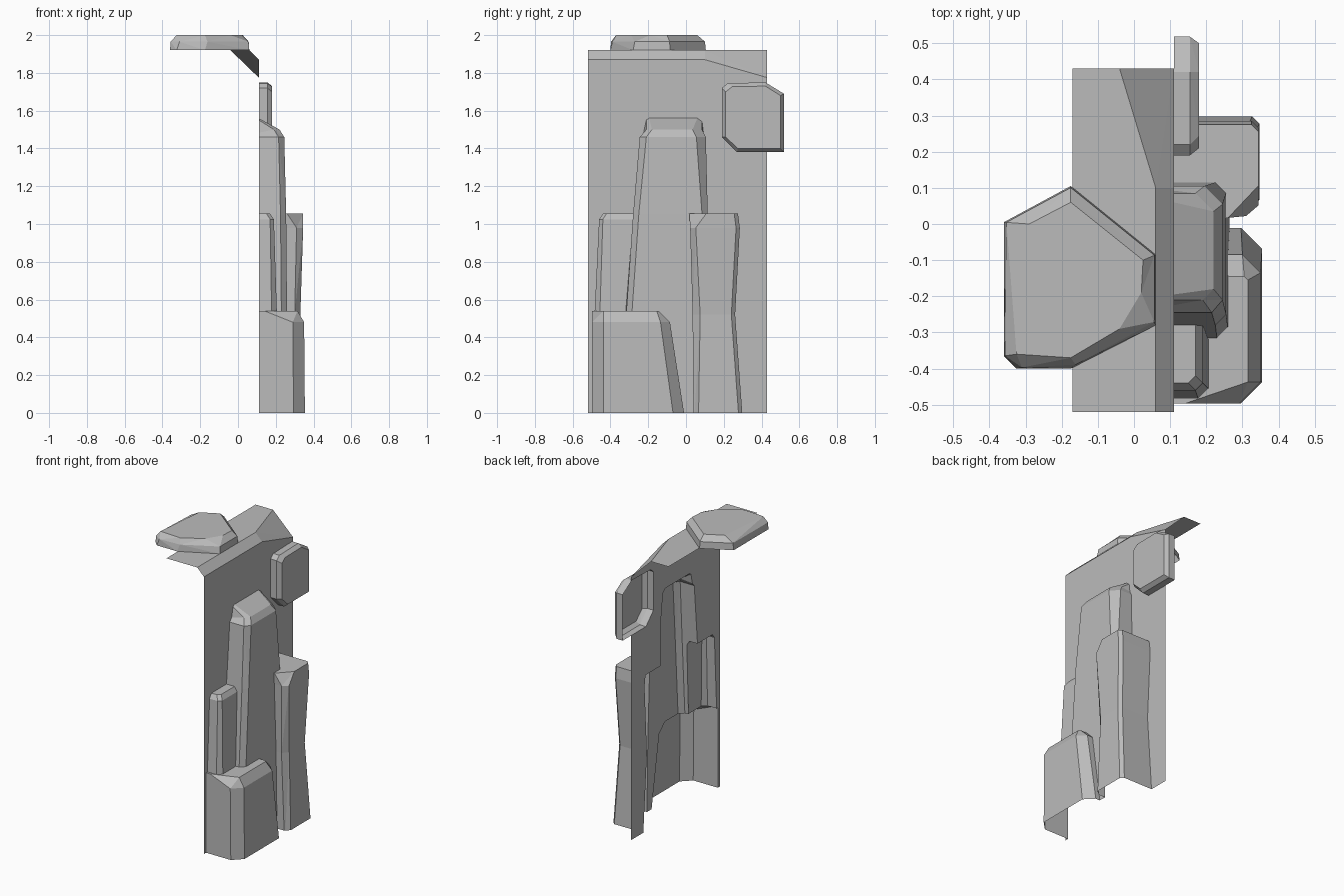
import bpy
import bmesh
from mathutils import Vector

cube = bpy.data.objects.get("Cube")
if cube:
    bpy.data.objects.remove(cube, do_unlink=True)

WALL_X, END_Y, RIM_X, TOP_Z = 0.11, 0.43, -0.17, 1.92

stone = bpy.data.materials.new("grey stone")
stone.use_nodes = True
grey = (0.5, 0.5, 0.5, 1)
stone.diffuse_color = grey
stone.node_tree.nodes["Principled BSDF"].inputs["Base Color"].default_value = grey


def loft(name, rings):
    """Closed solid through matching rings of points."""
    bm = bmesh.new()
    loops = [[bm.verts.new(p) for p in ring] for ring in rings]
    count = len(loops[0])
    for low, high in zip(loops, loops[1:]):
        for i in range(count):
            j = (i + 1) % count
            bm.faces.new((low[i], low[j], high[j], high[i]))
    bm.faces.new(loops[0])
    bm.faces.new(loops[-1])
    bmesh.ops.triangulate(bm, faces=bm.faces[:])
    bmesh.ops.recalc_face_normals(bm, faces=bm.faces[:])
    mesh = bpy.data.meshes.new(name)
    bm.to_mesh(mesh)
    bm.free()
    mesh.materials.append(stone)
    obj = bpy.data.objects.new(name, mesh)
    bpy.context.collection.objects.link(obj)
    return obj


def section(z, x, y0, y1, cx=0.03, cy=0.03, far=0.03, rise=0):
    """Chamfered cross-section of a rock column rooted inside the wall."""
    return [(0, y0, z + rise), (x - cx, y0, z), (x, y0 + cy, z),
            (x, y1 - far, z), (x - far, y1, z), (0, y1, z + rise)]


def column(name, *sections):
    return loft(name, [section(*s) for s in sections])


def wall_profile(y, top_x, side_z):
    return [(-0.5, y, -0.2), (WALL_X, y, -0.2), (WALL_X, y, side_z),
            (top_x, y, TOP_Z), (-0.5, y, TOP_Z)]


# Wall with an edge slope that widens towards the back
cliff = loft("cliff_face", [
    wall_profile(-0.6, 0.06, 1.87), wall_profile(0.1, 0.06, 1.87),
    wall_profile(END_Y, -0.04, 1.775), wall_profile(0.6, -0.04, 1.775)])

# Rock columns
low_rock = column(
    "low_rock",
    (-0.1, 0.355, -0.497, 0.005, 0.06, 0.06, 0.06),
    (0.48, 0.35, -0.497, -0.085, 0.06, 0.06, 0.05),
    (0.54, 0.315, -0.497, -0.145, 0.175, 0.06, 0.01))
tall_rock = column(
    "tall_rock",
    (-0.1, 0.265, -0.36, 0.14),
    (1.05, 0.255, -0.28, 0.115),
    (1.46, 0.245, -0.245, 0.105, 0.03, 0.035, 0.05),
    (1.5, 0.22, -0.21, 0.085, 0.03, 0.03, 0.05, 0.12))
slender_rock = column(
    "slender_rock",
    (0.4, 0.21, -0.49, -0.3),
    (1.025, 0.19, -0.46, -0.25, 0.02, 0.02),
    (1.055, 0.17, -0.44, -0.25, 0.02, 0.02))
back_rock = column(
    "back_rock",
    (-0.1, 0.35, 0.04, 0.305, 0.03, 0.025, 0.02),
    (0.52, 0.33, 0.035, 0.26, 0.03, 0.04, 0.02),
    (0.98, 0.345, 0.022, 0.285, 0.035, 0.03, 0.02),
    (1.055, 0.345, 0.017, 0.275, 0.085, 0.09, 0.02))

# Boulder hanging off the back edge
outline = [(0.19, 1.72), (0.22, 1.745), (0.42, 1.75), (0.518, 1.69),
           (0.518, 1.38), (0.27, 1.38), (0.19, 1.46)]
face = [(0.21, 1.7), (0.245, 1.727), (0.42, 1.73), (0.5, 1.68),
        (0.5, 1.4), (0.275, 1.4), (0.21, 1.46)]
side_boulder = loft("side_boulder", [
    [(x, y, z) for y, z in ring]
    for x, ring in ((0, outline), (0.155, outline), (0.18, face))])

# Slab lying across the top
outline = [(-0.36, 0.005), (-0.175, 0.105), (0.06, -0.085), (0.06, -0.28),
           (-0.175, -0.4), (-0.325, -0.4), (-0.36, -0.365)]
face = [(-0.29, 0), (-0.175, 0.06), (0.025, -0.1), (0.02, -0.19),
        (-0.04, -0.29), (-0.175, -0.37), (-0.325, -0.36)]
shoulder = [Vector(a).lerp(Vector(b), 0.1) for a, b in zip(outline, face)]
top_slab = loft("top_slab", [
    [(x, y, z) for x, y in ring]
    for z, ring in ((1.85, outline), (TOP_Z, outline),
                    (1.965, shoulder), (2, face))])

# Fuse the rocks with the wall
rocks = [low_rock, tall_rock, slender_rock, back_rock, side_boulder, top_slab]
for rock in rocks:
    union = cliff.modifiers.new(rock.name, "BOOLEAN")
    union.operation = "UNION"
    union.solver = "EXACT"
    union.object = rock
bpy.context.view_layer.update()
graph = bpy.context.evaluated_depsgraph_get()
fused = bpy.data.meshes.new_from_object(cliff.evaluated_get(graph))
cliff.modifiers.clear()
cliff.data = fused
for rock in rocks:
    bpy.data.objects.remove(rock, do_unlink=True)

# Trim the solid to an open shell
bm = bmesh.new()
bm.from_mesh(fused)
bmesh.ops.triangulate(bm, faces=bm.faces[:])


def slice_at(point, normal, clear=False):
    bmesh.ops.bisect_plane(bm, geom=bm.verts[:] + bm.edges[:] + bm.faces[:],
                           plane_co=point, plane_no=normal, clear_inner=clear)


slice_at((0, 0, 0), (0, 0, 1), True)
slice_at((0, -0.52, 0), (0, 1, 0), True)
slice_at((0, END_Y, 0), (0, 1, 0))
slice_at((RIM_X, 0, 0), (1, 0, 0))
spare = []
for f in bm.faces:
    c = f.calc_center_median()
    past_end = c.y > END_Y and c.x < WALL_X + 0.001
    past_rim = c.x < RIM_X and c.z < TOP_Z + 0.001
    if past_end or past_rim:
        spare.append(f)
bmesh.ops.delete(bm, geom=spare, context="FACES")
for f in bm.faces:
    f.smooth = False
    f.material_index = 0
bm.to_mesh(fused)
bm.free()
fused.materials.clear()
fused.materials.append(stone)
